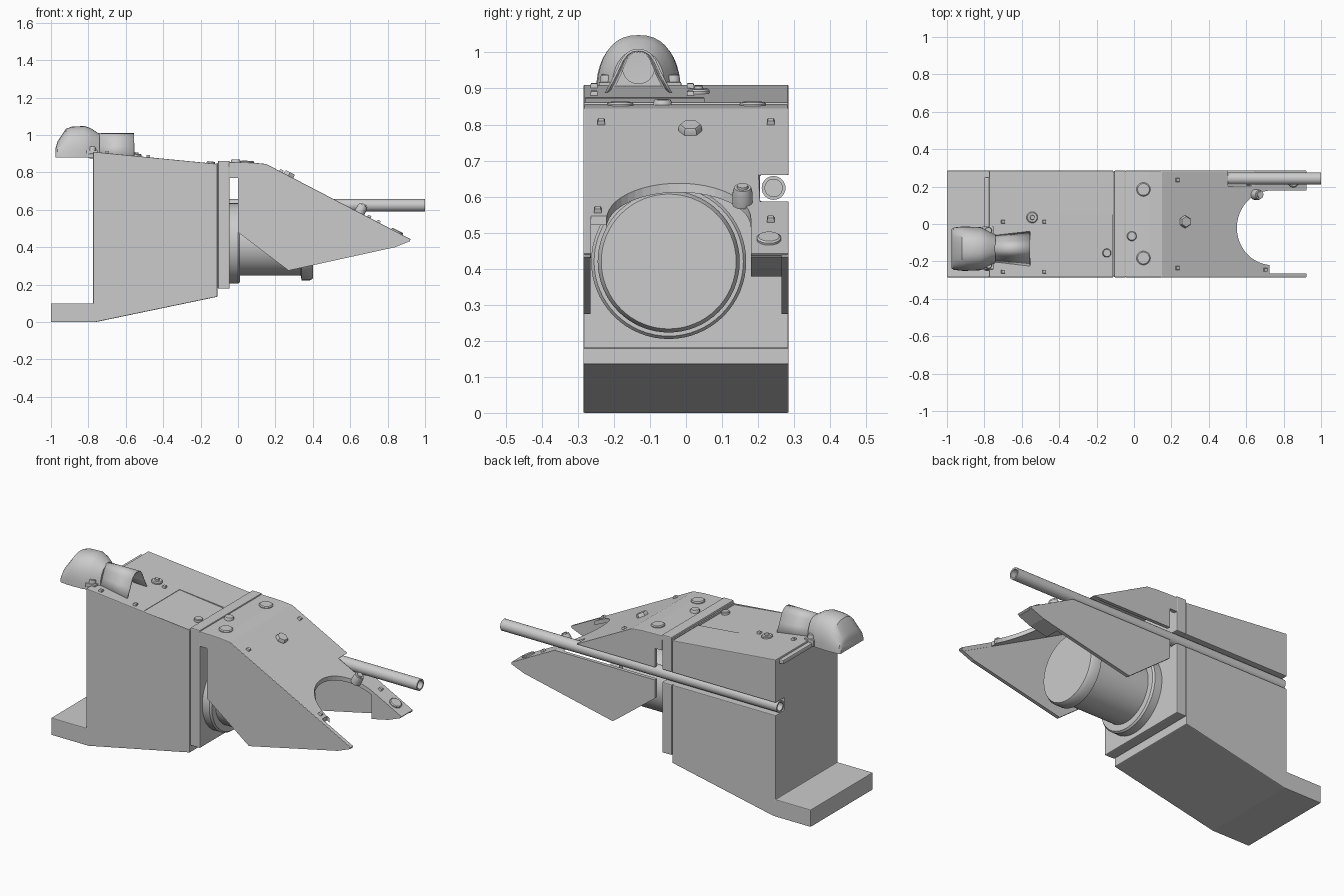
import bpy, bmesh, math
from mathutils import Vector, Matrix

if "Cube" in bpy.data.objects:
    bpy.data.objects.remove(bpy.data.objects["Cube"])


def make(name, bm, smooth=True, bevel=0.0):
    bmesh.ops.recalc_face_normals(bm, faces=bm.faces)
    me = bpy.data.meshes.new(name)
    bm.to_mesh(me)
    bm.free()
    ob = bpy.data.objects.new(name, me)
    bpy.context.collection.objects.link(ob)
    bpy.ops.object.select_all(action='DESELECT')
    bpy.context.view_layer.objects.active = ob
    ob.select_set(True)
    if smooth:
        bpy.ops.object.shade_smooth_by_angle(angle=math.radians(35))
    if bevel:
        b = ob.modifiers.new("edge", 'BEVEL')
        b.width, b.segments, b.limit_method = bevel, 2, 'ANGLE'
    return ob


def prism(name, pts, lo, hi, axis='Y', bevel=0.0):
    """Extrude an (x,z) outline along y, or an (x,y) outline along z."""
    bm = bmesh.new()
    place = (lambda a, b, c: (a, c, b)) if axis == 'Y' else (lambda a, b, c: (a, b, c))
    f = bm.faces.new([bm.verts.new(place(a, b, lo)) for a, b in pts])
    ext = bmesh.ops.extrude_face_region(bm, geom=[f])
    vs = [v for v in ext['geom'] if isinstance(v, bmesh.types.BMVert)]
    bmesh.ops.translate(bm, verts=vs, vec=place(0, 0, hi - lo))
    return make(name, bm, False, bevel)


def box(name, x0, x1, y0, y1, z0, z1, bevel=0.0):
    return prism(name, [(x0, z0), (x1, z0), (x1, z1), (x0, z1)], y0, y1, bevel=bevel)


def cut(ob, cutter):
    m = ob.modifiers.new("cut", 'BOOLEAN')
    m.operation, m.object, m.solver = 'DIFFERENCE', cutter, 'EXACT'
    if len(ob.modifiers) > 1 and ob.modifiers[0].type == 'BEVEL':
        ob.modifiers.move(len(ob.modifiers) - 1, len(ob.modifiers) - 2)
    cutter.hide_render = True
    cutter.hide_viewport = False
    cutter.display_type = 'WIRE'


def lathe(name, prof, cy, cz, n=64):
    """Revolve an (x, radius) profile about an axis along x."""
    bm = bmesh.new()
    vs = [bm.verts.new((x, r, 0)) for x, r in prof]
    es = [bm.edges.new(p) for p in zip(vs, vs[1:])]
    bmesh.ops.spin(bm, geom=vs + es, cent=(0, 0, 0), axis=(1, 0, 0), angle=2 * math.pi, steps=n)
    bmesh.ops.remove_doubles(bm, verts=bm.verts, dist=1e-5)
    bmesh.ops.translate(bm, verts=bm.verts, vec=(0, cy, cz))
    return make(name, bm)


def loft(name, rings, caps):
    bm = bmesh.new()
    rows = [[bm.verts.new(p) for p in ring] for ring in rings]
    for a, b in zip(rows, rows[1:]):
        for i in range(len(a) - 1):
            bm.faces.new((a[i], a[i + 1], b[i + 1], b[i]))
        if caps:
            bm.faces.new((a[-1], a[0], b[0], b[-1]))
    if caps:
        bm.faces.new(rows[0])
        bm.faces.new(rows[-1])
    return make(name, bm)


def top_at(x):
    """Height and slope of the upper surface."""
    if x < -0.11:
        return 0.91 - 0.098 * (x + 0.775), -0.098
    if x < -0.045:
        return 0.86, 0.0
    if x < 0.15:
        return 0.855 - 0.05 * (x + 0.045), -0.05
    return 0.845 - 0.52 * (x - 0.15), -0.52


def on_top(name, x, y, r, h, n=24, sink=0.008, dome=0.85):
    """Disc, bolt or block seated square to the upper surface."""
    z, s = top_at(x)
    q = Vector((0, 0, 1)).rotation_difference(Vector((-s, 0, 1)).normalized())
    mat = Matrix.Translation((x, y, z)) @ q.to_matrix().to_4x4()
    bm = bmesh.new()
    levels = [(-sink, r), (h * 0.6, r), (h, r * dome)]
    rows = [[bm.verts.new(mat @ Vector((rr * math.cos(2 * math.pi * (i + .5) / n),
                                         rr * math.sin(2 * math.pi * (i + .5) / n), zz)))
             for i in range(n)] for zz, rr in levels]
    for a, b in zip(rows, rows[1:]):
        for i in range(n):
            bm.faces.new((a[i], a[(i + 1) % n], b[(i + 1) % n], b[i]))
    bm.faces.new(rows[0])
    bm.faces.new(rows[-1])
    return make(name, bm)


W = 0.285

# Main body, joint flange
body = prism("main_body", [(-1, 0), (-1, 0.1), (-0.775, 0.1), (-0.775, 0.91), (-0.11, 0.845),
                           (-0.11, 0.135), (-0.76, 0)], -W, W, bevel=0.004)
flange = box("joint_flange", -0.107, -0.045, -W, W, 0.178, 0.862, bevel=0.005)
seam = box("flange_seam", -0.115, -0.1, -W + .006, W - .006, 0.185, 0.85)

# Front shroud: sloped roof, two side plates, thick prong on the tube side
roof = prism("shroud_roof", [(-0.05, 0.855), (0.08, 0.852), (0.15, 0.845), (0.925, 0.442),
                             (0.905, 0.428), (0.145, 0.822), (-0.05, 0.83)], -W, W, bevel=0.004)
side = [(-0.045, 0.85), (-0.045, 0.77), (0, 0.77), (0, 0.48), (0.27, 0.275),
        (0.84, 0.40), (0.92, 0.432), (0.92, 0.442), (0.15, 0.842)]
plate_r = prism("shroud_side_right", side, -W, -W + 0.02)
plate_l = prism("shroud_side_left", side, W - 0.02, W)
prong = prism("shroud_prong", [(0.73, 0.535), (0.73, 0.378), (0.84, 0.402), (0.915, 0.432),
                               (0.915, 0.442)], 0.18, W - 0.003)

# Side channel that holds the tube
channel = box("channel_cutter", -1.1, 0.72, 0.205, 0.4, 0.587, 0.66)
for ob in (body, flange, seam, roof, plate_l):
    cut(ob, channel)
# Rounded opening in the nose of the roof
arc = [(0.74 - 0.19 * math.sin(t), -0.02 + 0.2 * math.cos(t))
       for t in [math.pi * i / 24 for i in range(25)]]
arc += [(0.725, -0.22), (0.725, -0.264), (1.1, -0.264), (1.1, 0.18)]
cut(roof, prism("nose_cutter", arc, 0.2, 1.0, axis='Z'))
# Shallow access panel on the body top
cut(body, prism("panel_cutter", [(-0.41, 0.872), (-0.41, 0.9), (-0.09, 0.9), (-0.09, 0.836)], -0.279, 0.05))

# Lamp drum below the shroud
lathe("drum", [(-0.06, 0), (-0.06, 0.215), (0.0, 0.215), (0.01, 0.207), (0.01, 0.172),
               (0.335, 0.172), (0.34, 0.197), (0.385, 0.197), (0.402, 0.187), (0.402, 0)], -0.048, 0.42)
# Long side tube, hollow at both ends
lathe("side_tube", [(-0.7, 0), (-0.7, 0.024), (-0.775, 0.024), (-0.775, 0.033),
                    (1, 0.033), (1, 0.024), (0.9, 0.024), (0.9, 0)], 0.243, 0.624, 32)

# Sight hood: lofted dome
SY = -0.132


def dome_ring(x, w, z0, z1, n=20):
    pts = []
    for i in range(n + 1):
        c, s = math.cos(math.pi * i / n), math.sin(math.pi * i / n)
        pts.append((x, SY + w * math.copysign(abs(c) ** 0.85, c), z0 + (z1 - z0) * abs(s) ** 0.85))
    return pts


loft("sight_hood", [dome_ring(*a) for a in (
    (-0.975, 0.105, 0.88, 0.93), (-0.965, 0.113, 0.88, 0.965), (-0.92, 0.118, 0.88, 1.033),
    (-0.89, 0.118, 0.88, 1.044), (-0.82, 0.115, 0.88, 1.048), (-0.785, 0.1, 0.88, 1.035),
    (-0.74, 0.075, 0.88, 1.005))], True)
# Sight visor: thin flared arch with the lens behind it
shape = [(-1, 0), (-0.72, 0.4), (-0.5, 0.76), (-0.36, 0.9), (-0.2, 0.975), (0, 1),
         (0.2, 0.975), (0.36, 0.9), (0.5, 0.76), (0.72, 0.4), (1, 0)]
visor = loft("sight_visor", [[(x, SY + w * a, z0 + (1.01 - z0) * b) for a, b in shape]
                             for x, w, z0 in ((-0.745, 0.075, 0.9), (-0.555, 0.095, 0.885))], False)
visor.modifiers.new("thickness", 'SOLIDIFY').thickness = 0.007
lathe("sight_lens", [(-0.75, 0), (-0.75, 0.045), (-0.732, 0.045), (-0.732, 0.04), (-0.735, 0)], SY, 0.957, 32)
for y in (-0.22, -0.035):
    box("sight_bracket", -0.81, -0.75, y - 0.022, y + 0.022, 0.88, 0.918, bevel=0.003)
    on_top("sight_bolt", -0.78, y, 0.019, 0.028, 12)

# Rear rail along the top edge
box("rear_rail", -0.8, -0.77, -0.25, 0.25, 0.875, 0.9, bevel=0.006)

# Discs and bolts on the upper surface
for x, y, r, h, n in ((-0.545, 0.035, 0.03, 0.012, 24), (-0.145, -0.155, 0.023, 0.01, 20),
                      (-0.012, -0.065, 0.026, 0.016, 12), (0.05, 0.185, 0.037, 0.012, 24),
                      (0.05, -0.182, 0.037, 0.012, 24), (0.27, 0.012, 0.033, 0.02, 6),
                      (0.65, 0.157, 0.028, 0.045, 20), (0.85, 0.23, 0.034, 0.01, 24)):
    on_top("top_bolt", x, y, r, h, n)
on_top("bolt_cap", -0.545, 0.035, 0.013, 0.02, 12)
on_top("bolt_cap", 0.65, 0.157, 0.018, 0.052, 16)
# Small square lugs
for x, y in ((0.23, 0.235), (0.23, -0.235), (0.7, -0.245), (0.75, 0.235),
             (-0.7, 0.012), (-0.48, 0.012), (-0.7, -0.255), (-0.48, -0.255)):
    on_top("square_lug", x, y, 0.014, 0.012, 4, dome=0.8)
